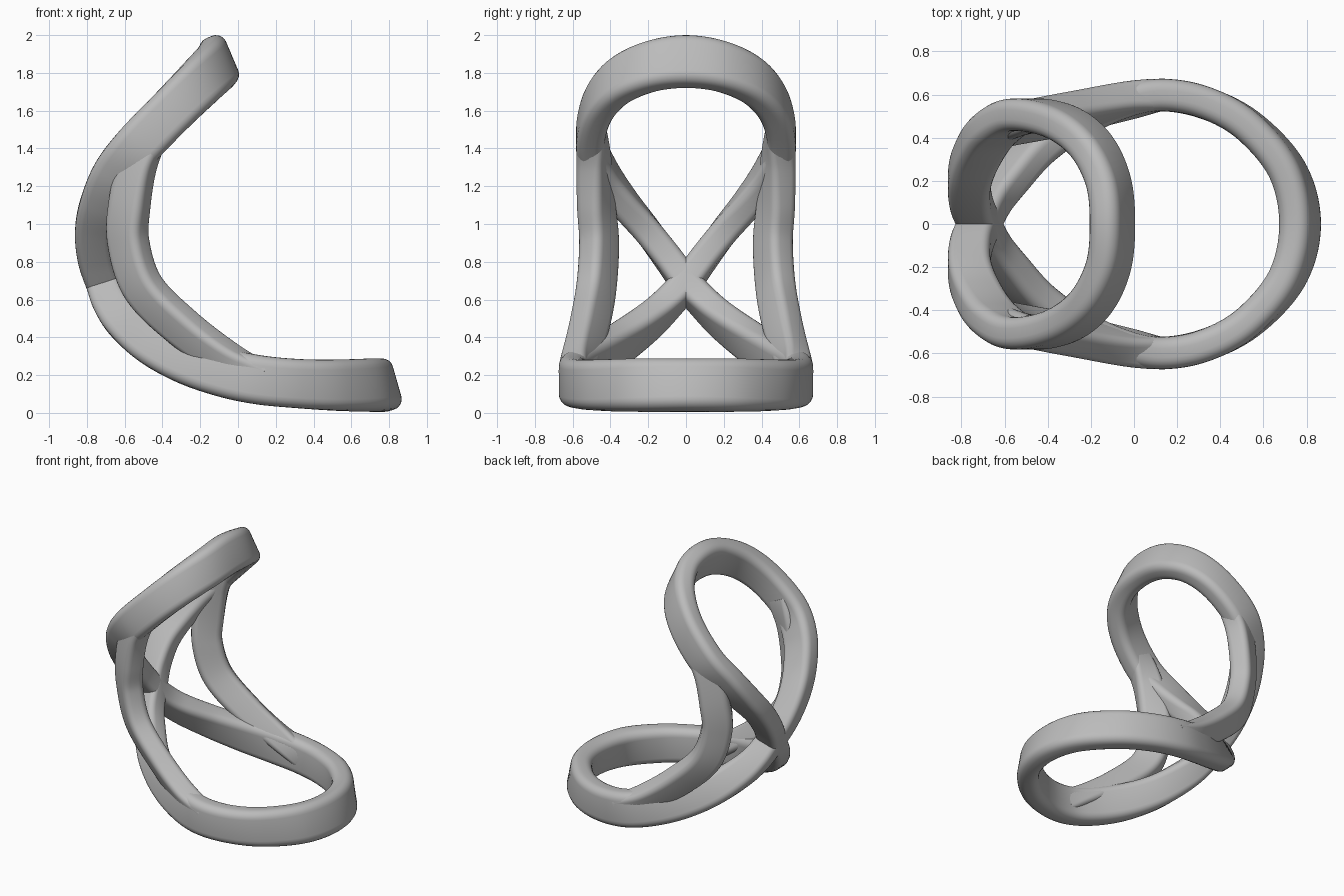
import bpy, bmesh, math
from mathutils import Vector

if "Cube" in bpy.data.objects:
    bpy.data.objects.remove(bpy.data.objects["Cube"], do_unlink=True)

grey = bpy.data.materials.new("plain grey")
grey.use_nodes = True
grey.diffuse_color = (0.5, 0.5, 0.5, 1)
grey.node_tree.nodes["Principled BSDF"].inputs["Base Color"].default_value = (0.5, 0.5, 0.5, 1)

WIDTH, STEPS = 0.15, 10


def spline(a, b, c, d, t):
    """Catmull-Rom blend of four path rows."""
    return [0.5 * (2 * q + (r - p) * t + (2 * p - 5 * q + 4 * r - s) * t * t
                   + (3 * q - p - 3 * r + s) * t ** 3) for p, q, r, s in zip(a, b, c, d)]


def resample(rows, closed):
    n, out = len(rows), []
    pick = (lambda i: rows[i % n]) if closed else (lambda i: rows[max(0, min(n - 1, i))])
    for i in range(n if closed else n - 1):
        for k in range(STEPS):
            out.append(spline(pick(i - 1), pick(i), pick(i + 1), pick(i + 2), k / STEPS))
    return out if closed else out + [list(rows[-1])]


def section(depth):
    """Rounded rectangle: depth along the normal, WIDTH across it."""
    pts, radius = [], depth * 0.21
    for q, (sx, sy) in enumerate(((1, 1), (-1, 1), (-1, -1), (1, -1))):
        for k in range(6):
            a = math.pi / 2 * (q + k / 5)
            pts.append((sx * (depth / 2 - radius) + radius * math.cos(a),
                        sy * (WIDTH / 2 - radius) + radius * math.sin(a)))
    return pts


def sweep(name, rows, closed):
    """Sweep the section along rows of x, y, z, normal angle, inward lean, depth."""
    path = resample(rows, closed)
    n, bm, rings = len(path), bmesh.new(), []
    for i, (x, y, z, ang, lean, depth) in enumerate(path):
        lo, hi = (i - 1, (i + 1) % n) if closed else (max(i - 1, 0), min(i + 1, n - 1))
        tangent = (Vector(path[hi][:3]) - Vector(path[lo][:3])).normalized()
        a = math.radians(ang)
        normal = Vector((math.cos(a), -lean, math.sin(a)))
        normal = (normal - tangent * normal.dot(tangent)).normalized()
        side = tangent.cross(normal)
        rings.append([bm.verts.new(Vector((x, y, z)) + normal * u + side * v)
                      for u, v in section(depth)])
    for i in range(n if closed else n - 1):
        r, s = rings[i], rings[(i + 1) % n]
        for j in range(len(r)):
            k = (j + 1) % len(r)
            bm.faces.new((r[j], r[k], s[k], s[j]))
    if not closed:
        bm.faces.new(rings[0])
        bm.faces.new(rings[-1])
    bmesh.ops.recalc_face_normals(bm, faces=bm.faces)
    mesh = bpy.data.meshes.new(name)
    bm.to_mesh(mesh)
    bm.free()
    mesh.materials.append(grey)
    obj = bpy.data.objects.new(name, mesh)
    bpy.context.collection.objects.link(obj)
    bpy.ops.object.select_all(action='DESELECT')
    obj.select_set(True)
    bpy.context.view_layer.objects.active = obj
    bpy.ops.object.shade_smooth_by_angle(angle=math.radians(40))
    return obj


# Bent figure-eight band: upper tip, crossing, lower tip, then mirrored back
half = [
    (-.10, 0, 1.86, 113, 0, .28), (-.12, .2, 1.83, 115, 0, .27),
    (-.205, .37, 1.745, 122, 0, .26), (-.345, .475, 1.605, 132, 0, .25),
    (-.525, .505, 1.42, 141, 0, .25), (-.65, .435, 1.265, 152, 0, .24),
    (-.725, .325, 1.11, 165, 0, .22), (-.762, .21, .97, 177, 0, .2),
    (-.755, .1, .825, 188, 0, .19), (-.715, 0, .687, 197, 0, .18),
    (-.67, -.1, .575, 207, 0, .19), (-.595, -.2, .48, 219, 0, .21),
    (-.46, -.345, .37, 233, 0, .23), (-.28, -.47, .28, 244, 0, .25),
    (-.08, -.56, .215, 254, 0, .26), (.11, -.598, .175, 262, 0, .26),
    (.32, -.565, .155, 268, 0, .26), (.53, -.455, .147, 275, 0, .27),
    (.71, -.25, .147, 282, 0, .28), (.77, 0, .147, 286, 0, .28),
]
back = [(x, -y, z, a, -l, d) for x, y, z, a, l, d in reversed(half[1:-1])]
sweep("figure_eight_band", half + back, True)

# Side rails joining the two loops, ends buried in the band
rail = [
    (-.45, .5, 1.49, 136, 0, .17), (-.53, .487, 1.32, 148, .4, .19),
    (-.575, .475, 1.1, 170, .6, .21), (-.58, .46, .9, 185, .75, .21),
    (-.5, .475, .66, 210, .75, .21), (-.29, .515, .45, 230, .75, .2),
    (-.06, .565, .285, 246, .55, .17), (.13, .598, .18, 260, 0, .16),
]
rails = sweep("side_rails", rail, False)
mirror = rails.modifiers.new("Mirror", 'MIRROR')
mirror.use_axis = (False, True, False)
